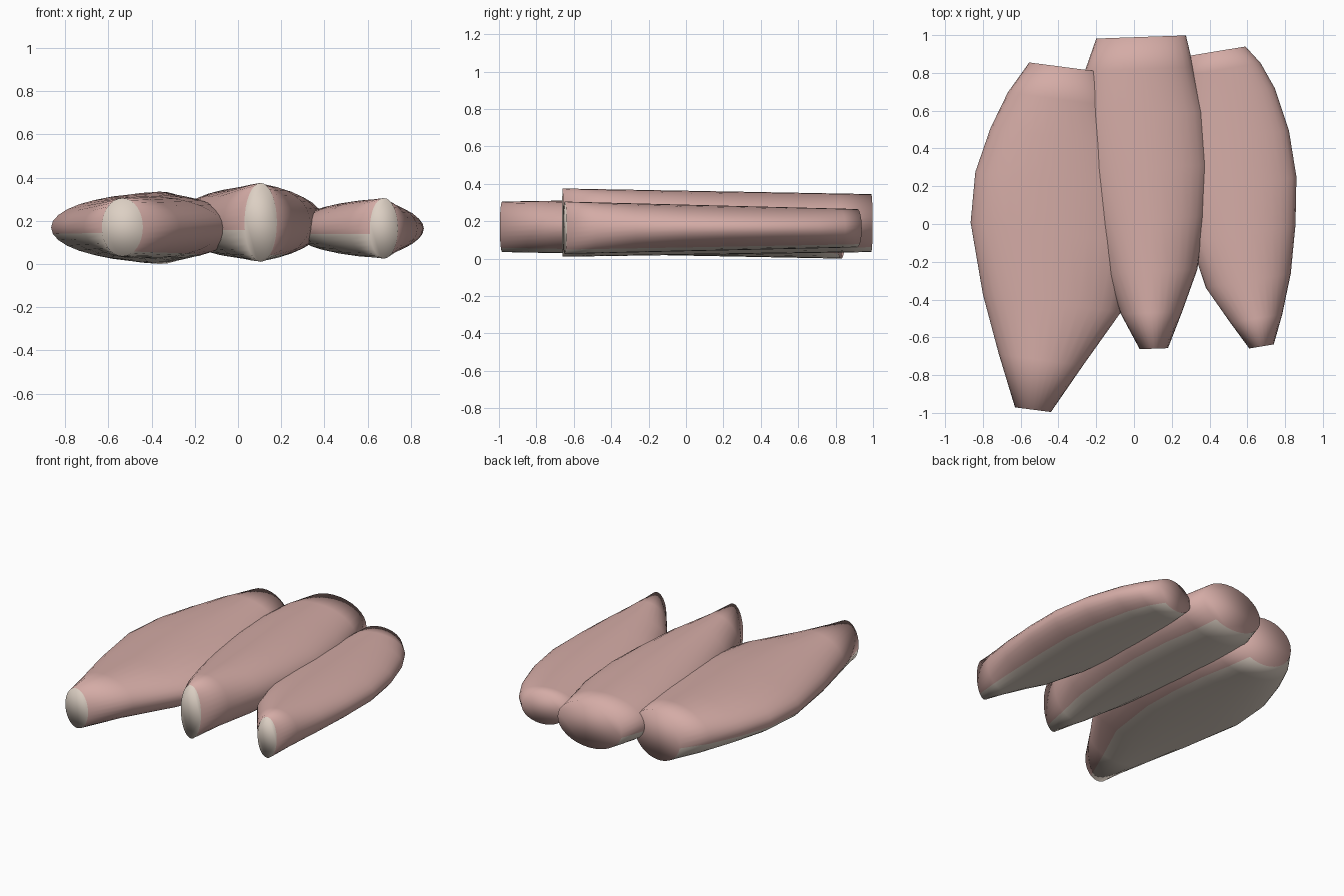
import bpy, bmesh, math

if "Cube" in bpy.data.objects:
    bpy.data.objects.remove(bpy.data.objects["Cube"])

SEGMENTS = 32


def material(name, rgb):
    m = bpy.data.materials.new(name)
    m.diffuse_color = (*rgb, 1)
    m.use_nodes = True
    m.node_tree.nodes["Principled BSDF"].inputs["Base Color"].default_value = m.diffuse_color
    return m


pink = material("dusty pink", (0.66, 0.41, 0.38))
cream = material("pale cream", (0.72, 0.63, 0.55))


def lobe(name, rings, slope, front_z, back_z):
    """Loft ellipses along y. Rings are (centre y, left x, right x)."""
    bm = bmesh.new()
    y0, y1 = rings[0][0], rings[-1][0]
    loops = []
    for y, xl, xr in rings:
        f = (y - y0) / (y1 - y0)
        low = front_z[0] + f * (back_z[0] - front_z[0])
        high = front_z[1] + f * (back_z[1] - front_z[1])
        loop = []
        for i in range(SEGMENTS):
            t = 2 * math.pi * i / SEGMENTS
            dx = (xr - xl) / 2 * math.cos(t)
            z = (low + high) / 2 + (high - low) / 2 * math.sin(t)
            loop.append(bm.verts.new(((xl + xr) / 2 + dx, y + slope * dx, z)))
        loops.append(loop)
    for a, b in zip(loops, loops[1:]):
        for i in range(SEGMENTS):
            j = (i + 1) % SEGMENTS
            face = bm.faces.new((a[i], a[j], b[j], b[i]))
            # pale underside, reaching up the left flank
            angle = 360 * (i + 0.5) / SEGMENTS
            face.material_index = 1 if 191 < angle < 304 else 0
    # pale front tip and pink back end
    bm.faces.new(loops[0]).material_index = 1
    bm.faces.new(loops[-1])
    bmesh.ops.recalc_face_normals(bm, faces=bm.faces[:])
    for face in bm.faces:
        face.smooth = True
    mesh = bpy.data.meshes.new(name)
    bm.to_mesh(mesh)
    bm.free()
    mesh.materials.append(pink)
    mesh.materials.append(cream)
    bpy.context.collection.objects.link(bpy.data.objects.new(name, mesh))


# long left lobe
lobe("left_lobe",
     [(-0.983, -0.63, -0.44), (-0.72, -0.715, -0.27), (-0.42, -0.80, -0.07),
      (-0.05, -0.865, 0.02), (0.22, -0.84, 0.01), (0.46, -0.76, -0.04),
      (0.66, -0.668, -0.11), (0.83, -0.555, -0.17)],
     -0.131, (0.035, 0.305), (0.0, 0.335))

# raised middle lobe
lobe("middle_lobe",
     [(-0.66, 0.03, 0.18), (-0.47, -0.07, 0.255), (-0.25, -0.145, 0.335),
      (0.03, -0.21, 0.38), (0.30, -0.265, 0.40), (0.58, -0.285, 0.375),
      (0.82, -0.26, 0.315), (0.99, -0.20, 0.275)],
     0.035, (0.01, 0.375), (0.035, 0.345))

# thinner right lobe
lobe("right_lobe",
     [(-0.648, 0.61, 0.74), (-0.50, 0.51, 0.785), (-0.30, 0.38, 0.83),
      (-0.05, 0.30, 0.855), (0.20, 0.265, 0.86), (0.45, 0.255, 0.82),
      (0.68, 0.265, 0.745), (0.82, 0.275, 0.67), (0.915, 0.29, 0.59)],
     0.165, (0.025, 0.305), (0.06, 0.265))
